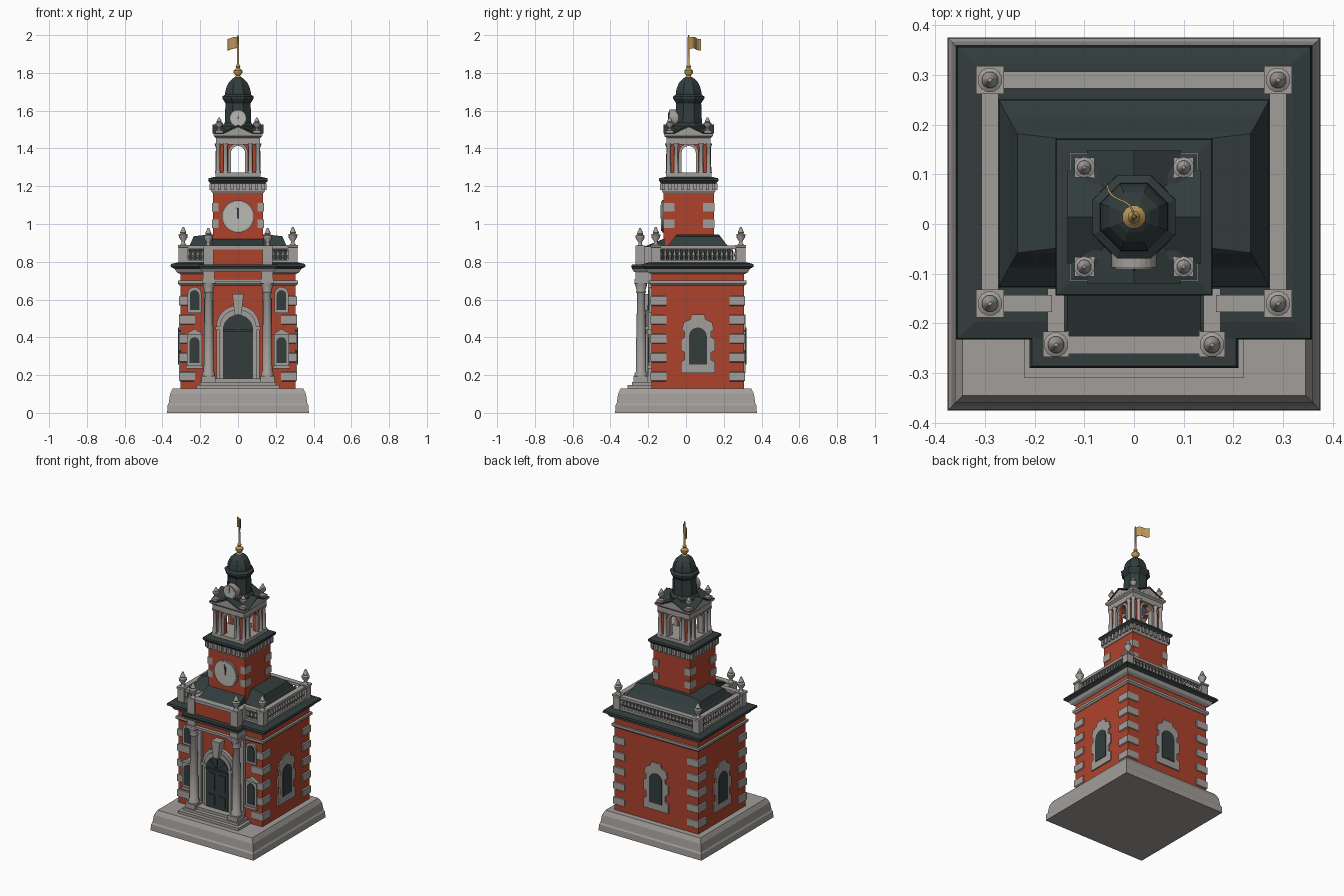
import bpy, bmesh, math
from mathutils import Matrix, Vector

old = bpy.data.objects.get("Cube")
if old:
    bpy.data.objects.remove(old, do_unlink=True)


def material(name, *rgb):
    m = bpy.data.materials.new(name)
    m.use_nodes = True
    m.diffuse_color = (*rgb, 1)
    m.node_tree.nodes["Principled BSDF"].inputs["Base Color"].default_value = (*rgb, 1)
    return m


BRICK = material("red brick", .42, .055, .025)
STONE = material("grey stone", .36, .34, .32)
SLATE = material("dark slate", .032, .046, .046)
GOLD = material("gold", .5, .31, .1)
DIAL = material("pale dial", .5, .48, .45)

BODY = (0, .063)      # plan centre of the hall
TOWER = (0, .014)     # plan centre of the tower


def finish(name, bm, mat, smooth=False):
    bmesh.ops.recalc_face_normals(bm, faces=bm.faces)
    me = bpy.data.meshes.new(name)
    bm.to_mesh(me)
    bm.free()
    me.materials.append(mat)
    ob = bpy.data.objects.new(name, me)
    bpy.context.collection.objects.link(ob)
    if smooth:
        bpy.ops.object.select_all(action='DESELECT')
        ob.select_set(True)
        bpy.context.view_layer.objects.active = ob
        bpy.ops.object.shade_smooth_by_angle(angle=math.radians(40))
    return ob


def skin(bm, rings):
    """Join vertex rings into a closed solid."""
    rings = [[bm.verts.new(p) for p in r] for r in rings]
    n = len(rings[0])
    for a, b in zip(rings, rings[1:]):
        for i in range(n):
            bm.faces.new((a[i], a[(i + 1) % n], b[(i + 1) % n], b[i]))
    bm.faces.new(rings[0][::-1])
    bm.faces.new(rings[-1])


def stack(name, mat, centre, levels):
    """Rectangular tiers: (z, half x, half y)."""
    bm = bmesh.new()
    cx, cy = centre
    skin(bm, [[(cx + sx * hx, cy + sy * hy, z) for sx, sy in ((-1, -1), (1, -1), (1, 1), (-1, 1))]
              for z, hx, hy in levels])
    return finish(name, bm, mat)


def box(name, mat, x0, x1, y0, y1, z0, z1):
    hx, hy = (x1 - x0) / 2, (y1 - y0) / 2
    return stack(name, mat, ((x0 + x1) / 2, (y0 + y1) / 2), [(z0, hx, hy), (z1, hx, hy)])


def lathe(name, mat, profile, spots, seg=8):
    """Turned part (radius, z), repeated at every spot (x, y, z)."""
    bm = bmesh.new()
    for x, y, z in spots:
        angles = [2 * math.pi * (i + .5) / seg for i in range(seg)]
        skin(bm, [[(x + r * math.cos(a), y + r * math.sin(a), z + h) for a in angles] for r, h in profile])
    return finish(name, bm, mat, seg > 8)


def panel(name, mat, outline, y0, y1, centre=(0, 0), side=0):
    """Outline in (x, z) extruded along y, turned to one of four sides."""
    bm = bmesh.new()
    skin(bm, [[(x, y, z) for x, z in outline] for y in (y0, y1)])
    bm.transform(Matrix.Translation((*centre, 0)) @ Matrix.Rotation(side * math.pi / 2, 4, 'Z'))
    return finish(name, bm, mat)


def arch(w, z0, spring, n=10, cx=0, rise=None):
    rise = w if rise is None else rise
    curve = [(cx + w * math.cos(math.pi * i / n), spring + rise * math.sin(math.pi * i / n)) for i in range(n + 1)]
    return [(cx + w, z0)] + curve + [(cx - w, z0)]


def rect(x0, x1, z0, z1):
    return [(x0, z0), (x1, z0), (x1, z1), (x0, z1)]


def disc(r, z, n=24):
    return [(r * math.cos(2 * math.pi * i / n), z + r * math.sin(2 * math.pi * i / n)) for i in range(n)]


# Plinth and entrance steps
stack("plinth", STONE, (0, 0), [(0, .375, .375), (.04, .373, .373), (.05, .367, .367), (.1, .36, .36), (.13, .345, .345)])
for i in range(3):
    w = .22 - i * .02
    box("entrance_step", STONE, -w, w, -.31 + i * .025, -.17, .125, .147 + i * .017)

# Main hall with entablature bands and eaves
stack("hall_walls", BRICK, BODY, [(.12, .305, .245), (.78, .305, .245)])
stack("lower_band", STONE, BODY, [(.675, .308, .248), (.685, .318, .258), (.7, .318, .258)])
stack("upper_band", STONE, BODY, [(.735, .308, .248), (.745, .325, .265), (.762, .335, .275)])
stack("eaves", SLATE, BODY, [(.762, .335, .275), (.775, .358, .296), (.788, .355, .293), (.796, .32, .26)])
for sx in (-1, 1):
    for sy in (-1, 1):
        for i in range(5):
            x, y = sx * .27, BODY[1] + sy * .208
            z = .165 + i * .1
            stack("hall_quoin", STONE, (x, y), [(z, .032, .034), (z + .006, .042, .042),
                                               (z + .05, .042, .042), (z + .056, .032, .034)])

# Side and rear windows with toothed surrounds
for side, d in ((1, .305), (2, .245), (3, .305)):
    half = [(.09, .21), (.09, .27), (.07, .28), (.07, .32), (.09, .33), (.09, .39), (.07, .4),
            (.07, .43), (.085, .44), (.075, .48), (.04, .495), (.035, .52)]
    panel("window_surround", STONE, half + [(-x, z) for x, z in half[::-1]], -d - .008, -d + .01, BODY, side)
    panel("arched_window", SLATE, arch(.047, .255, .405), -d - .012, -d, BODY, side)

# Doorway
panel("door_surround", STONE, arch(.115, .17, .455, 14), -.205, -.17)
panel("door_inner_moulding", STONE, arch(.098, .17, .45, 14), -.213, -.2)
panel("door", SLATE, arch(.08, .17, .44, 14), -.218, -.2)
for sx in (-1, 1):
    for z, h in ((.2, .07), (.3, .11)):
        x = sx * .038
        panel("door_leaf_panel", SLATE, rect(x - .024, x + .024, z, z + h), -.224, -.21)
panel("door_transom", SLATE, rect(-.08, .08, .43, .442), -.226, -.21)
for a in (45, 90, 135):
    c, s = math.cos(math.radians(a)), math.sin(math.radians(a))
    panel("fanlight_bar", SLATE, [(-s * .003, .44 + c * .003), (s * .003, .44 - c * .003),
                                  (c * .075 + s * .003, .44 + s * .075 - c * .003),
                                  (c * .075 - s * .003, .44 + s * .075 + c * .003)], -.223, -.21)
panel("keystone", STONE, [(-.018, .52), (.018, .52), (.03, .63), (-.03, .63)], -.235, -.18)
for sx in (-1, 1):
    panel("door_impost", STONE, rect(sx * .1 - .02, sx * .1 + .02, .44, .457), -.217, -.18)

# Front windows, two on each side
for sx in (-1, 1):
    x = sx * .23
    panel("lower_window_frame", STONE, rect(x - .04, x + .04, .25, .42), -.195, -.17)
    panel("lower_window_hood", STONE, [(x - .05, .415), (x + .05, .415), (x, .445)], -.205, -.17)
    panel("lower_window_sill", STONE, rect(x - .045, x + .045, .235, .252), -.203, -.17)
    panel("lower_window", SLATE, arch(.026, .265, .375, 8, x), -.2, -.18)
    panel("upper_window_frame", STONE, arch(.037, .53, .63, 8, x), -.195, -.17)
    panel("upper_window", SLATE, arch(.025, .545, .625, 8, x), -.2, -.18)

# Portico columns, pilasters and entablature
COLUMN = [(.034, 0), (.034, .02), (.027, .03), (.026, .2), (.021, .44), (.027, .45), (.024, .46), (.036, .5)]
lathe("portico_column", STONE, COLUMN, [(sx * .155, -.238, .19) for sx in (-1, 1)], 16)
for sx in (-1, 1):
    x = sx * .155
    box("column_pedestal", STONE, x - .037, x + .037, -.277, -.2, .13, .195)
    box("column_abacus", STONE, x - .035, x + .035, -.273, -.203, .685, .7)
    box("pilaster", STONE, x - .026, x + .026, -.2, -.17, .13, .7)
    box("entablature_return", STONE, x - .03, x + .03, -.268, -.17, .7, .75)
box("portico_frieze", BRICK, -.13, .13, -.25, -.17, .7, .75)
box("portico_architrave", STONE, -.187, .187, -.272, -.17, .695, .71)
stack("portico_cornice", STONE, (0, -.22), [(.745, .187, .055), (.762, .2, .065)])
stack("portico_eaves", SLATE, (0, -.22), [(.762, .2, .065), (.775, .21, .07), (.785, .205, .066)])

# Parapet above the portico, with its small roof
box("parapet_wall", BRICK, -.135, .135, -.255, -.23, .78, .87)
box("parapet_coping", STONE, -.14, .14, -.262, -.225, .865, .885)
for sx in (-1, 1):
    x = sx * .157
    box("parapet_pier", STONE, x - .026, x + .026, -.268, -.216, .78, .885)
    box("parapet_side_wall", STONE, x - .017, x + .017, -.22, -.13, .78, .88)
bm = bmesh.new()
skin(bm, [[(x, y, z) for y, z in ((-.235, .79), (-.235, .875), (-.11, .925), (-.11, .79))] for x in (-.135, .135)])
finish("portico_roof", bm, SLATE)

# Balustrade on the hall roof
X, Y0, Y1 = .29, -.16, .29
BALUSTER = [(.009, 0), (.006, .012), (.012, .025), (.005, .05), (.009, .065)]
spots = [(sx * X, Y0 + (Y1 - Y0) * (i + 1) / 18, .808) for sx in (-1, 1) for i in range(17)]
spots += [(-X + 2 * X * (i + 1) / 23, Y1, .808) for i in range(22)]
spots += [(sx * (X - .026 * (i + 1)), Y0, .808) for sx in (-1, 1) for i in range(4)]
lathe("balusters", STONE, BALUSTER, spots, 6)
for label, z0, z1, w in (("balustrade_curb", .785, .81, .017), ("balustrade_rail", .868, .885, .017)):
    for sx in (-1, 1):
        box(label, STONE, sx * X - w, sx * X + w, Y0, Y1, z0, z1)
        inner, outer = sorted((sx * .165, sx * X))
        box(label, STONE, inner, outer, Y0 - w, Y0 + w, z0, z1)
    box(label, STONE, -X, X, Y1 - w, Y1 + w, z0, z1)
URN = [(.022, 0), (.01, .012), (.009, .022), (.024, .045), (.025, .058), (.014, .064), (.017, .07), (.004, .1)]
corners = [(sx * X, y) for sx in (-1, 1) for y in (Y0, Y1)]
for c in corners:
    stack("balustrade_pier", STONE, c, [(.785, .024, .024), (.875, .024, .024), (.878, .028, .028), (.89, .028, .028)])
lathe("roof_urns", STONE, URN, [(*c, .885) for c in corners] + [(sx * .157, -.243, .88) for sx in (-1, 1)], 12)

# Hipped hall roof
stack("hall_roof", SLATE, (0, .062), [(.785, .275, .19), (.86, .272, .188), (.895, .252, .15), (.935, .235, .12), (.945, .15, .11)])

# Clock stage of the tower
stack("clock_stage", BRICK, TOWER, [(.8, .133, .133), (1.19, .133, .133)])
for sx in (-1, 1):
    for z in (.98, 1.065):
        box("tower_quoin", STONE, sx * .115 - .022, sx * .115 + .022, .09, .151, z, z + .045)
        x = sx * .12
        box("tower_front_quoin", STONE, x - .017, x + .017, -.1195, -.06, z, z + .045)
panel("clock_rim", STONE, disc(.086, 1.04), -.128, -.11)
panel("clock_dial", DIAL, disc(.078, 1.04), -.132, -.12)
panel("clock_hour_hand", SLATE, [(-.005, 1.03), (.006, 1.03), (.004, 1.085), (-.006, 1.085)], -.135, -.13)
panel("clock_minute_hand", SLATE, [(-.003, 1.03), (.003, 1.03), (-.008, 1.1)], -.135, -.13)
stack("clock_stage_band", STONE, TOWER, [(1.165, .136, .136), (1.175, .142, .142), (1.215, .142, .142)])
for side in range(4):
    for i in range(9):
        x = -.132 + i * .033
        panel("cornice_bracket", STONE, rect(x - .008, x + .008, 1.18, 1.215), -.152, -.14, TOWER, side)
stack("clock_stage_eaves", SLATE, TOWER, [(1.215, .146, .146), (1.23, .158, .158), (1.242, .156, .156), (1.25, .12, .12)])

# Open belfry: pierced walls, corner columns and pediments
stack("belfry_base", STONE, TOWER, [(1.24, .12, .12), (1.272, .12, .12)])
for side in range(4):
    opening = arch(.038, 1.27, 1.375)
    panel("belfry_wall", BRICK, [(.1, 1.27)] + opening + [(-.1, 1.27), (-.1, 1.43), (.1, 1.43)], -.1, -.075, TOWER, side)
    panel("belfry_arch", STONE, opening + arch(.053, 1.27, 1.375)[::-1], -.108, -.072, TOWER, side)
    panel("belfry_pediment", STONE, [(-.085, 1.475), (.085, 1.475), (0, 1.515)], -.13, -.06, TOWER, side)
    panel("pediment_roof", SLATE, [(-.095, 1.478), (0, 1.517), (.095, 1.478), (0, 1.526)], -.134, -.05, TOWER, side)
lathe("belfry_columns", STONE, [(.016, 0), (.012, .012), (.01, .135), (.017, .155)],
      [(sx * x, TOWER[1] + sy * y, 1.27) for sx in (-1, 1) for sy in (-1, 1)
       for x, y in ((.106, .106), (.066, .108), (.108, .066))], 10)
stack("belfry_entablature", STONE, TOWER, [(1.42, .116, .116), (1.455, .116, .116), (1.465, .128, .128), (1.478, .13, .13)])
stack("belfry_roof", SLATE, TOWER, [(1.478, .128, .128), (1.492, .085, .085)])
tops = [(sx * .1, TOWER[1] + sy * .1) for sx in (-1, 1) for sy in (-1, 1)]
for c in tops:
    stack("belfry_pier", STONE, c, [(1.475, .02, .02), (1.495, .02, .02)])
lathe("belfry_urns", STONE, [(r * .85, h * .72) for r, h in URN], [(*c, 1.493) for c in tops], 10)

# Octagonal lantern, dome and upper clock
lathe("lantern", SLATE, [(.092, 1.48), (.09, 1.52), (.076, 1.535), (.072, 1.64), (.083, 1.655), (.09, 1.665), (.09, 1.675), (.074, 1.685)],
      [(*TOWER, 0)])
lathe("dome", SLATE, [(.074, 1.68), (.073, 1.7), (.066, 1.725), (.053, 1.75), (.034, 1.768), (.018, 1.778)], [(*TOWER, 0)])
panel("upper_clock_rim", STONE, disc(.045, 1.56), -.088, -.04)
panel("upper_clock_dial", DIAL, disc(.038, 1.56), -.091, -.08)
panel("upper_clock_hand", SLATE, [(-.002, 1.555), (.003, 1.555), (0, 1.59)], -.094, -.09)

# Gilded finial and waving flag
lathe("finial", GOLD, [(.02, 1.775), (.012, 1.785), (.024, 1.8), (.024, 1.812), (.01, 1.826), (.013, 1.835),
                       (.006, 1.845), (.005, 1.99), (.002, 2)], [(*TOWER, 0)], 12)
bm = bmesh.new()
along, across = Vector((-.62, .78, 0)), Vector((.78, .62, 0))
rings = []
for i in range(8):
    t = i / 7
    p = Vector((*TOWER, 0)) + along * .085 * t + across * .008 * math.sin(t * 6)
    drop = .006 * math.sin(t * 5)
    rings.append([p + across * w + Vector((0, 0, z + drop)) for w, z in ((-.002, 1.925), (.002, 1.925), (.002, 1.985), (-.002, 1.985))])
skin(bm, rings)
finish("flag", bm, GOLD)
